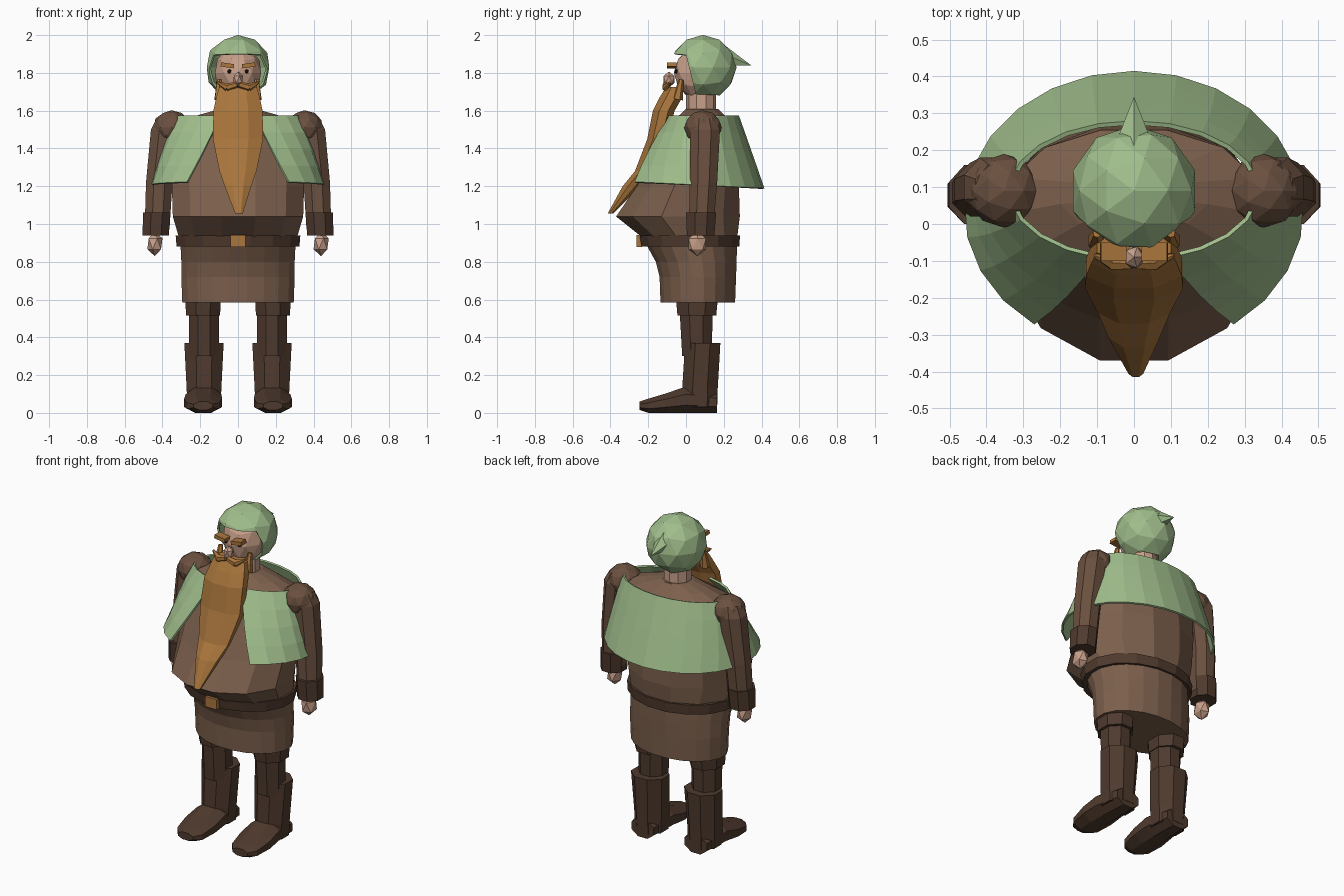
import bpy, bmesh, math
from mathutils import Vector, Matrix

if "Cube" in bpy.data.objects:
    bpy.data.objects.remove(bpy.data.objects["Cube"])


def material(name, rgb):
    m = bpy.data.materials.new(name)
    m.diffuse_color = (*rgb, 1)
    m.use_nodes = True
    m.node_tree.nodes["Principled BSDF"].inputs["Base Color"].default_value = m.diffuse_color
    return m


TUNIC = material("tunic brown", (0.20, 0.115, 0.072))
SLEEVE = material("sleeve brown", (0.145, 0.08, 0.05))
LEATHER = material("dark leather", (0.078, 0.042, 0.027))
GREEN = material("soft green", (0.35, 0.51, 0.26))
BEARD = material("ginger", (0.40, 0.18, 0.045))
SKIN = material("skin", (0.58, 0.35, 0.25))
DARK = material("eye dark", (0.02, 0.012, 0.01))


def finish(name, bm, mat):
    bmesh.ops.recalc_face_normals(bm, faces=bm.faces)
    mesh = bpy.data.meshes.new(name)
    bm.to_mesh(mesh)
    bm.free()
    mesh.materials.append(mat)
    ob = bpy.data.objects.new(name, mesh)
    bpy.context.collection.objects.link(ob)
    return ob


def loft(name, mat, rings, n=8, along="z"):
    """Rings are (position, cx, rx, low, high): the section spans low..high."""
    bm = bmesh.new()
    k = 1 / math.cos(math.pi / n)
    rows = []
    for pos, cx, rx, lo, hi in rings:
        row = []
        for i in range(n):
            a = 2 * math.pi * (i + 0.5) / n
            u = cx + rx * k * math.sin(a)
            v = (lo + hi) / 2 - (hi - lo) / 2 * k * math.cos(a)
            row.append(bm.verts.new((u, v, pos) if along == "z" else (u, pos, v)))
        rows.append(row)
    for a, b in zip(rows, rows[1:]):
        for i in range(n):
            j = (i + 1) % n
            bm.faces.new((a[i], a[j], b[j], b[i]))
    bm.faces.new(rows[0])
    bm.faces.new(rows[-1])
    return finish(name, bm, mat)


def ball(name, mat, loc, size, sub=2):
    bm = bmesh.new()
    bmesh.ops.create_icosphere(bm, subdivisions=sub, radius=1,
                               matrix=Matrix.LocRotScale(Vector(loc), None, Vector(size)))
    return finish(name, bm, mat)


def bar(name, mat, p, q, r1, r2, n=6):
    p, q = Vector(p), Vector(q)
    bm = bmesh.new()
    rot = (q - p).to_track_quat("Z", "Y").to_matrix().to_4x4()
    bmesh.ops.create_cone(bm, cap_ends=True, segments=n, radius1=r1, radius2=r2,
                          depth=(q - p).length,
                          matrix=Matrix.Translation((p + q) / 2) @ rot)
    return finish(name, bm, mat)


def box(name, mat, loc, size, tilt=0):
    bm = bmesh.new()
    bmesh.ops.create_cube(bm, size=1, matrix=Matrix.Translation(loc)
                          @ Matrix.Rotation(tilt, 4, "Y") @ Matrix.Diagonal((*size, 1)))
    return finish(name, bm, mat)


# Big-bellied tunic, flared skirt and belt
loft("torso", TUNIC, [(0.92, 0, 0.31, -0.22, 0.27), (1.04, 0, 0.345, -0.37, 0.285),
                      (1.20, 0, 0.35, -0.26, 0.28), (1.40, 0, 0.34, -0.16, 0.265),
                      (1.53, 0, 0.33, -0.10, 0.255), (1.58, 0, 0.20, -0.03, 0.20),
                      (1.61, 0, 0.09, 0.0, 0.17)], 12)
loft("skirt", TUNIC, [(0.585, 0, 0.295, -0.135, 0.26), (0.72, 0, 0.30, -0.14, 0.265),
                      (0.80, 0, 0.30, -0.16, 0.268), (0.90, 0, 0.305, -0.215, 0.27)], 20)
loft("belt", LEATHER, [(0.88, 0, 0.325, -0.235, 0.282), (0.94, 0, 0.33, -0.245, 0.286)], 16)
box("buckle", BEARD, (0, -0.248, 0.91), (0.08, 0.03, 0.062))

# Shoulder cape, open at the front
bm = bmesh.new()
COLS, ROWS = 20, 5
grid = []
for r in range(ROWS):
    t = r / (ROWS - 1)
    gap = math.radians(16 + 20 * t)
    row = []
    for c in range(COLS + 1):
        a = gap + (2 * math.pi - 2 * gap) * c / COLS
        rx = 0.34 + 0.12 * t ** 0.85
        ry = 0.19 + 0.19 * t
        y = 0.09 - 0.055 * t - ry * math.cos(a)
        z = 1.575 - (0.365 + 0.05 * y) * t
        row.append(bm.verts.new((rx * math.sin(a), y, z)))
    grid.append(row)
for a, b in zip(grid, grid[1:]):
    for c in range(COLS):
        bm.faces.new((a[c], a[c + 1], b[c + 1], b[c]))
cape = finish("shoulder_cape", bm, GREEN)
cape.modifiers.new("thickness", "SOLIDIFY").thickness = 0.012

# Neck, head and face
bar("neck", SKIN, (0, 0.08, 1.56), (0, 0.08, 1.74), 0.08, 0.08, 10)
ball("head", SKIN, (0, 0.075, 1.80), (0.128, 0.14, 0.145))
ball("nose", SKIN, (0, -0.09, 1.765), (0.03, 0.034, 0.042), 1)

# Hood: faceted ball with the face opening cut out
bm = bmesh.new()
bmesh.ops.create_icosphere(bm, subdivisions=2, radius=1, matrix=Matrix.LocRotScale(
    Vector((0, 0.09, 1.828)), None, Vector((0.174, 0.178, 0.173))))
edge_point, edge_normal = Vector((0, 0.0, 1.895)), Vector((0, 1, 0.25)).normalized()
brim_normal = Vector((0, 0.08, 1)).normalized()
for co, no, clear in ((Vector((0, 0, 1.69)), Vector((0, 0.05, 1)), True),
                      (edge_point, edge_normal, False), (edge_point, brim_normal, False)):
    bmesh.ops.bisect_plane(bm, geom=bm.verts[:] + bm.edges[:] + bm.faces[:],
                           plane_co=co, plane_no=no, clear_inner=clear)
opening = [f for f in bm.faces
           if (f.calc_center_median() - edge_point).dot(edge_normal) < 0
           and (f.calc_center_median() - edge_point).dot(brim_normal) < 0]
bmesh.ops.delete(bm, geom=opening, context="FACES")
hood = finish("hood", bm, GREEN)
hood.modifiers.new("thickness", "SOLIDIFY").thickness = 0.012
bar("hood_point", GREEN, (0, 0.19, 1.885), (0, 0.345, 1.84), 0.062, 0.0, 5)

# Long beard that rests on the belly
loft("beard", BEARD, [(1.055, 0.005, 0.02, -0.415, -0.385), (1.20, 0, 0.07, -0.335, -0.24),
                      (1.28, 0, 0.098, -0.27, -0.17), (1.45, 0, 0.133, -0.205, -0.10),
                      (1.60, 0, 0.130, -0.175, -0.06), (1.67, 0, 0.115, -0.14, -0.02),
                      (1.725, 0, 0.10, -0.105, -0.01)], 8)

for s, side in ((-1, "left"), (1, "right")):
    # Facial details
    ball(side + "_eye", DARK, (s * 0.046, -0.05, 1.808), (0.012, 0.012, 0.012), 1)
    box(side + "_eyebrow", BEARD, (s * 0.056, -0.075, 1.84), (0.07, 0.05, 0.022), s * -0.15)
    bar(side + "_moustache", BEARD, (s * 0.005, -0.108, 1.738), (s * 0.06, -0.105, 1.722),
        0.016, 0.022)
    bar(side + "_moustache_tip", BEARD, (s * 0.055, -0.105, 1.722), (s * 0.108, -0.085, 1.75),
        0.022, 0.006)
    bar(side + "_sideburn", BEARD, (s * 0.098, -0.045, 1.66), (s * 0.1, -0.025, 1.765),
        0.03, 0.012)

    # Arm
    ball(side + "_shoulder", SLEEVE, (s * 0.352, 0.09, 1.51), (0.1, 0.1, 0.092))
    loft(side + "_sleeve", SLEEVE, [(0.98, s * 0.428, 0.066, 0.015, 0.145),
                                    (1.22, s * 0.417, 0.070, 0.02, 0.165),
                                    (1.50, s * 0.385, 0.076, 0.02, 0.18),
                                    (1.56, s * 0.37, 0.06, 0.03, 0.16)], 8)
    loft(side + "_cuff", LEATHER, [(0.94, s * 0.436, 0.07, 0.005, 0.15),
                                   (1.06, s * 0.430, 0.072, 0.0, 0.16)], 8)
    ball(side + "_hand", SKIN, (s * 0.44, 0.06, 0.895), (0.045, 0.055, 0.065), 1)

    # Leg and boot
    loft(side + "_breeches", LEATHER, [(0.515, s * 0.185, 0.09, -0.045, 0.16),
                                       (0.62, s * 0.185, 0.095, -0.055, 0.17)], 8)
    loft(side + "_shin", LEATHER, [(0.30, s * 0.18, 0.078, -0.02, 0.135),
                                   (0.53, s * 0.18, 0.08, -0.033, 0.142)], 8)
    loft(side + "_boot_shaft", LEATHER, [(0.03, s * 0.18, 0.088, -0.015, 0.165),
                                         (0.13, s * 0.18, 0.092, -0.02, 0.168),
                                         (0.37, s * 0.18, 0.104, -0.005, 0.182)], 8)
    loft(side + "_boot_foot", LEATHER, [(0.163, s * 0.18, 0.075, 0.0, 0.11),
                                        (0.0, s * 0.182, 0.095, 0.0, 0.14),
                                        (-0.10, s * 0.185, 0.1, 0.0, 0.105),
                                        (-0.20, s * 0.185, 0.085, 0.0, 0.075),
                                        (-0.245, s * 0.185, 0.05, 0.015, 0.06)], 8, "y")
